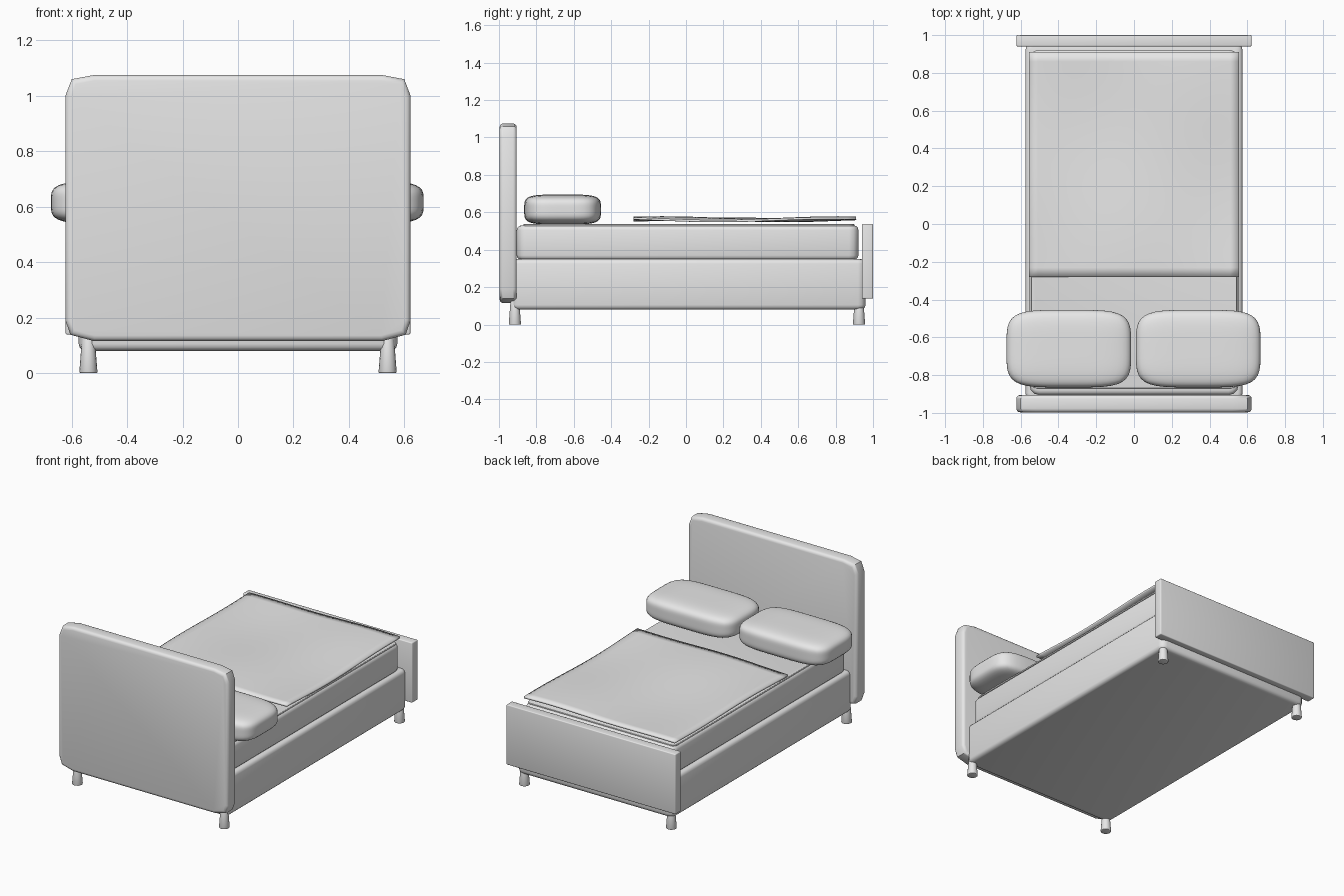
import bpy, bmesh, math
from mathutils import Vector

default = bpy.data.objects.get("Cube")
if default:
    bpy.data.objects.remove(default, do_unlink=True)

grey = bpy.data.materials.new("plain_grey")
grey.use_nodes = True
grey.diffuse_color = (0.8, 0.8, 0.8, 1)
grey.node_tree.nodes["Principled BSDF"].inputs["Base Color"].default_value = (0.8, 0.8, 0.8, 1)


def finish(name, bm, angle=50):
    """Turn a bmesh into a smooth-shaded grey object."""
    bmesh.ops.recalc_face_normals(bm, faces=bm.faces)
    mesh = bpy.data.meshes.new(name)
    bm.to_mesh(mesh)
    bm.free()
    mesh.materials.append(grey)
    obj = bpy.data.objects.new(name, mesh)
    bpy.context.collection.objects.link(obj)
    bpy.ops.object.select_all(action="DESELECT")
    obj.select_set(True)
    bpy.context.view_layer.objects.active = obj
    bpy.ops.object.shade_smooth_by_angle(angle=math.radians(angle))
    return obj


def box(lo, hi):
    bm = bmesh.new()
    bmesh.ops.create_cube(bm, size=1)
    lo, hi = Vector(lo), Vector(hi)
    for v in bm.verts:
        v.co = (lo + hi) / 2 + v.co * (hi - lo)
    return bm


def round_edges(bm, axis, radius, segments):
    """Bevel the edges that run along one axis."""
    edges = [e for e in bm.edges
             if abs((e.verts[0].co - e.verts[1].co).normalized()[axis]) > 0.99]
    bmesh.ops.bevel(bm, geom=edges, offset=radius, segments=segments,
                    profile=0.5, affect="EDGES")


def soften(bm, radius, segments=3, keep=lambda e: True):
    """Bevel the remaining sharp edges."""
    edges = [e for e in bm.edges if e.calc_face_angle(0) > 1.2 and keep(e)]
    bmesh.ops.bevel(bm, geom=edges, offset=radius, segments=segments,
                    profile=0.5, affect="EDGES")


def slab(name, lo, hi, axis, corner, edge, segments=3):
    bm = box(lo, hi)
    if corner:
        round_edges(bm, axis, corner, segments)
    soften(bm, edge)
    return finish(name, bm)


# Bed base and mattress
slab("bed_base", (-0.575, -0.935, 0.08), (0.575, 0.96, 0.35), 2, 0.04, 0.025)
slab("mattress", (-0.553, -0.905, 0.345), (0.553, 0.922, 0.53), 2, 0.05, 0.025)
slab("sheet", (-0.545, -0.87, 0.526), (0.545, 0.90, 0.537), 2, 0.03, 0.004)

# Padded headboard: outline with broad soft corners
bm = bmesh.new()
half = [(0.52, 1.075), (0.60, 1.06), (0.623, 1.0), (0.623, 0.19), (0.605, 0.138), (0.52, 0.115)]
outline = half + [(-x, z) for x, z in reversed(half)]
face = bm.faces.new([bm.verts.new((x, -0.997, z)) for x, z in outline])
grown = bmesh.ops.extrude_face_region(bm, geom=[face])
bmesh.ops.translate(bm, vec=(0, 0.092, 0),
                    verts=[g for g in grown["geom"] if isinstance(g, bmesh.types.BMVert)])
bmesh.ops.recalc_face_normals(bm, faces=bm.faces)
soften(bm, 0.02)
finish("headboard", bm)

# Footboard
slab("footboard", (-0.622, 0.94, 0.138), (0.622, 1.0, 0.537), 1, 0, 0.006)

# Tapered legs
for side, x in (("right", -0.54), ("left", 0.54)):
    for end, y in (("front", -0.915), ("back", 0.925)):
        bm = bmesh.new()
        bmesh.ops.create_cone(bm, cap_ends=True, segments=16,
                              radius1=0.033, radius2=0.022, depth=0.14)
        bmesh.ops.translate(bm, vec=(x, y, 0.07), verts=bm.verts)
        soften(bm, 0.004, 2)
        finish(f"{end}_{side}_leg", bm)

# Pillows: rounded cushions made from a swollen cube
for side, x in (("right", -0.345), ("left", 0.34)):
    bm = bmesh.new()
    bmesh.ops.create_cube(bm, size=2)
    bmesh.ops.subdivide_edges(bm, edges=bm.edges[:], cuts=13, use_grid_fill=True)
    for v in bm.verts:
        p = 4.5
        v.co /= sum(abs(c) ** p for c in v.co) ** (1 / p)
        v.co = Vector((x + v.co.x * 0.33, -0.66 + v.co.y * 0.205, 0.615 + v.co.z * 0.08))
    finish(f"{side}_pillow", bm, 80)

# Thin blanket with gentle waves
bm = bmesh.new()
bmesh.ops.create_grid(bm, x_segments=24, y_segments=24, size=1)
for v in bm.verts:
    x, y = v.co.x * 0.555, 0.315 + v.co.y * 0.595
    wave = 0.006 * math.sin(5.5 * y + 2.6 * x + 2.4) + 0.004 * math.cos(7 * x - 3 * y)
    v.co = (x, y, 0.563 + wave)
blanket = finish("blanket", bm)
thick = blanket.modifiers.new("thickness", "SOLIDIFY")
thick.thickness = 0.012
thick.offset = 0
